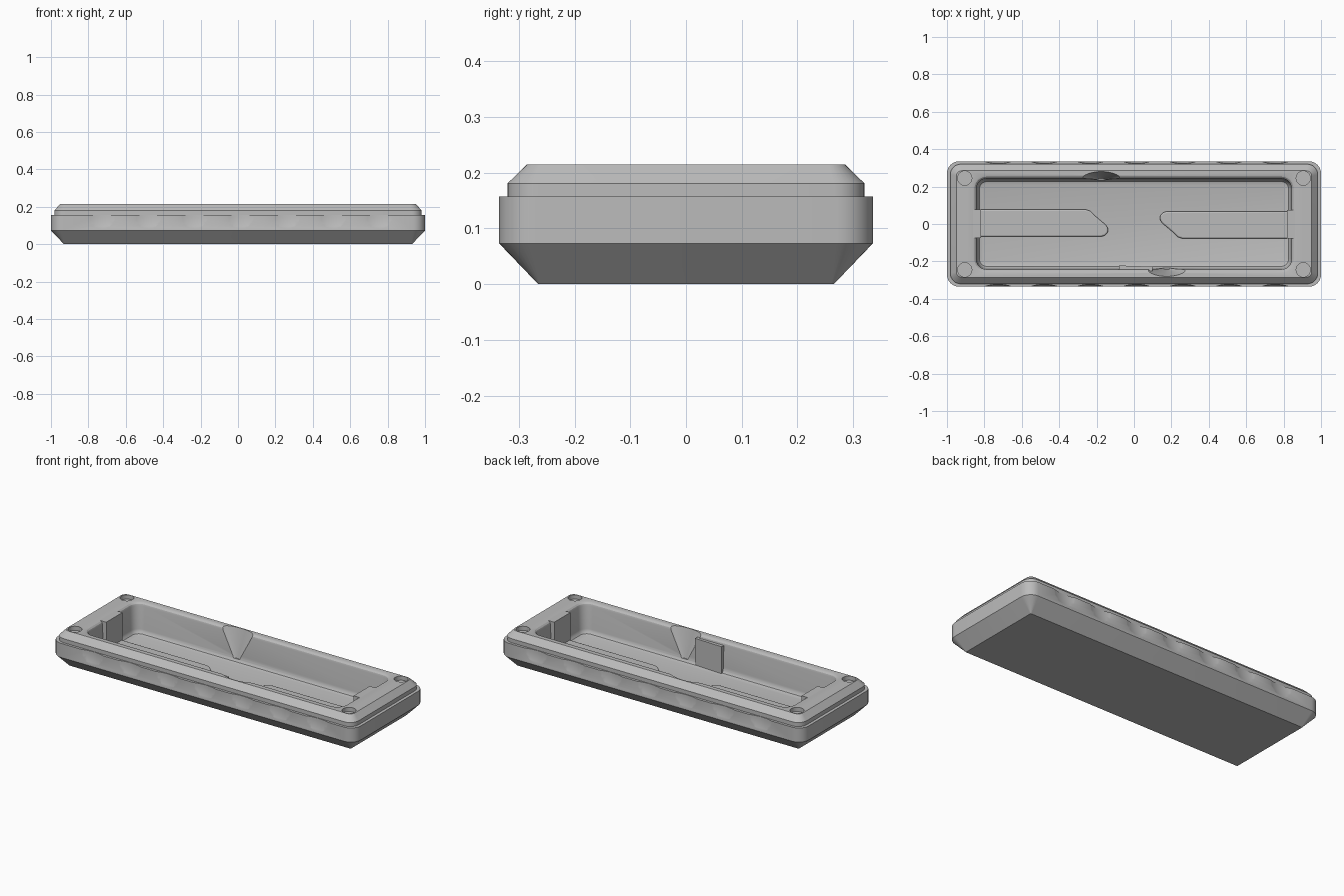
import bpy, bmesh, math

if "Cube" in bpy.data.objects:
    bpy.data.objects.remove(bpy.data.objects["Cube"])

grey = bpy.data.materials.new("plain_grey")
grey.diffuse_color = (0.5, 0.5, 0.5, 1)
grey.use_nodes = True
grey.node_tree.nodes["Principled BSDF"].inputs["Base Color"].default_value = grey.diffuse_color


def finish(name, bm):
    bmesh.ops.recalc_face_normals(bm, faces=bm.faces)
    me = bpy.data.meshes.new(name)
    bm.to_mesh(me)
    bm.free()
    me.materials.append(grey)
    ob = bpy.data.objects.new(name, me)
    bpy.context.collection.objects.link(ob)
    return ob


def activate(ob):
    bpy.ops.object.select_all(action='DESELECT')
    ob.select_set(True)
    bpy.context.view_layer.objects.active = ob


def smooth(ob, angle=25):
    activate(ob)
    bpy.ops.object.shade_smooth_by_angle(angle=math.radians(angle))


def rounded_ring(bm, hx, hy, r, z, seg=8):
    ring = []
    for k, (sx, sy) in enumerate([(1, 1), (-1, 1), (-1, -1), (1, -1)]):
        for i in range(seg + 1):
            a = math.radians(90 * k + 90 * i / seg)
            ring.append(bm.verts.new((sx * (hx - r) + r * math.cos(a),
                                      sy * (hy - r) + r * math.sin(a), z)))
    return ring


def prism(name, pts, z0, z1, bevel=0.0):
    bm = bmesh.new()
    face = bm.faces.new([bm.verts.new((x, y, z0)) for x, y in pts])
    top = bmesh.ops.extrude_face_region(bm, geom=[face])["geom"]
    for v in top:
        if isinstance(v, bmesh.types.BMVert):
            v.co.z = z1
    ob = finish(name, bm)
    if bevel:
        m = ob.modifiers.new("soft_edges", 'BEVEL')
        m.width, m.segments, m.limit_method = bevel, 3, 'ANGLE'
    return ob


# Tray: outer shell rings (half x, half y, corner radius, z), then the pocket
OUTER = [(0.93, 0.265, 0.004, 0), (1.0, 0.335, 0.065, 0.073), (1.0, 0.335, 0.065, 0.157),
         (0.982, 0.32, 0.055, 0.157), (0.982, 0.32, 0.055, 0.181), (0.95, 0.285, 0.03, 0.215)]
POCKET = [(0.862, 0.262, 0.075, 0.215), (0.853, 0.253, 0.066, 0.212),
          (0.846, 0.246, 0.059, 0.205), (0.843, 0.243, 0.056, 0.195),
          (0.838, 0.238, 0.052, 0.06), (0.835, 0.235, 0.049, 0.047),
          (0.827, 0.227, 0.041, 0.036), (0.812, 0.212, 0.03, 0.031)]
FLOOR = POCKET[-1][3]
bm = bmesh.new()
rings = [rounded_ring(bm, *p) for p in OUTER + POCKET]
for a, b in zip(rings, rings[1:]):
    for i in range(len(a)):
        j = (i + 1) % len(a)
        bm.faces.new((a[i], a[j], b[j], b[i]))
bm.faces.new(rings[0][::-1])
bm.faces.new(rings[-1])
tray = finish("tray", bm)


def cut(cutter):
    activate(tray)
    m = tray.modifiers.new("cut", 'BOOLEAN')
    m.operation, m.solver, m.object = 'DIFFERENCE', 'EXACT', cutter
    bpy.ops.object.modifier_apply(modifier=m.name)
    bpy.data.objects.remove(cutter)


# Grip scallops along both long sides
for side in (-1, 1):
    for i in range(7):
        bm = bmesh.new()
        bmesh.ops.create_uvsphere(bm, u_segments=72, v_segments=48, radius=0.24)
        ob = finish("scallop_cutter", bm)
        ob.location = (-0.727 + 0.247 * i, side * 0.563, 0.157)
        cut(ob)

# Round magnet holes in the rim corners
for sx in (-1, 1):
    for sy in (-1, 1):
        bm = bmesh.new()
        bmesh.ops.create_cone(bm, cap_ends=True, segments=32, radius1=0.038,
                              radius2=0.038, depth=0.06)
        ob = finish("hole_cutter", bm)
        ob.location = (0.905 * sx, 0.245 * sy, 0.22)
        cut(ob)

# Tapered finger notches in the long walls
for s in (-1, 1):
    bm = bmesh.new()
    bmesh.ops.create_cone(bm, cap_ends=True, segments=48, radius1=0.02,
                          radius2=0.115, depth=0.18)
    ob = finish("notch_cutter", bm)
    ob.scale.y = 0.42
    ob.location = (0.175 * s, -0.235 * s, 0.14)
    cut(ob)
smooth(tray)

# Low dividers on the pocket floor and upright tabs at the pocket ends,
# repeated by a half turn
DIVIDER = [(-0.85, -0.068), (-0.18, -0.068), (-0.155, -0.062), (-0.14, -0.045),
           (-0.138, -0.025), (-0.15, -0.005), (-0.18, 0.02), (-0.215, 0.05),
           (-0.235, 0.07), (-0.26, 0.078), (-0.85, 0.078)]
TAB = [(-0.9, -0.074), (-0.818, -0.074), (-0.818, 0.078), (-0.9, 0.078)]
for s, side in ((1, "left"), (-1, "right")):
    turn = lambda pts: [(s * x, s * y) for x, y in pts]
    smooth(prism(side + "_divider", turn(DIVIDER), FLOOR - 0.01, 0.052, 0.008))
    prism(side + "_end_tab", turn(TAB), FLOOR - 0.01, 0.2145)

# Thin wall pad beside the front notch
prism("wall_pad", [(-0.08, -0.25), (0.1, -0.25), (0.1, -0.228), (-0.08, -0.222)],
      FLOOR - 0.01, 0.195)
